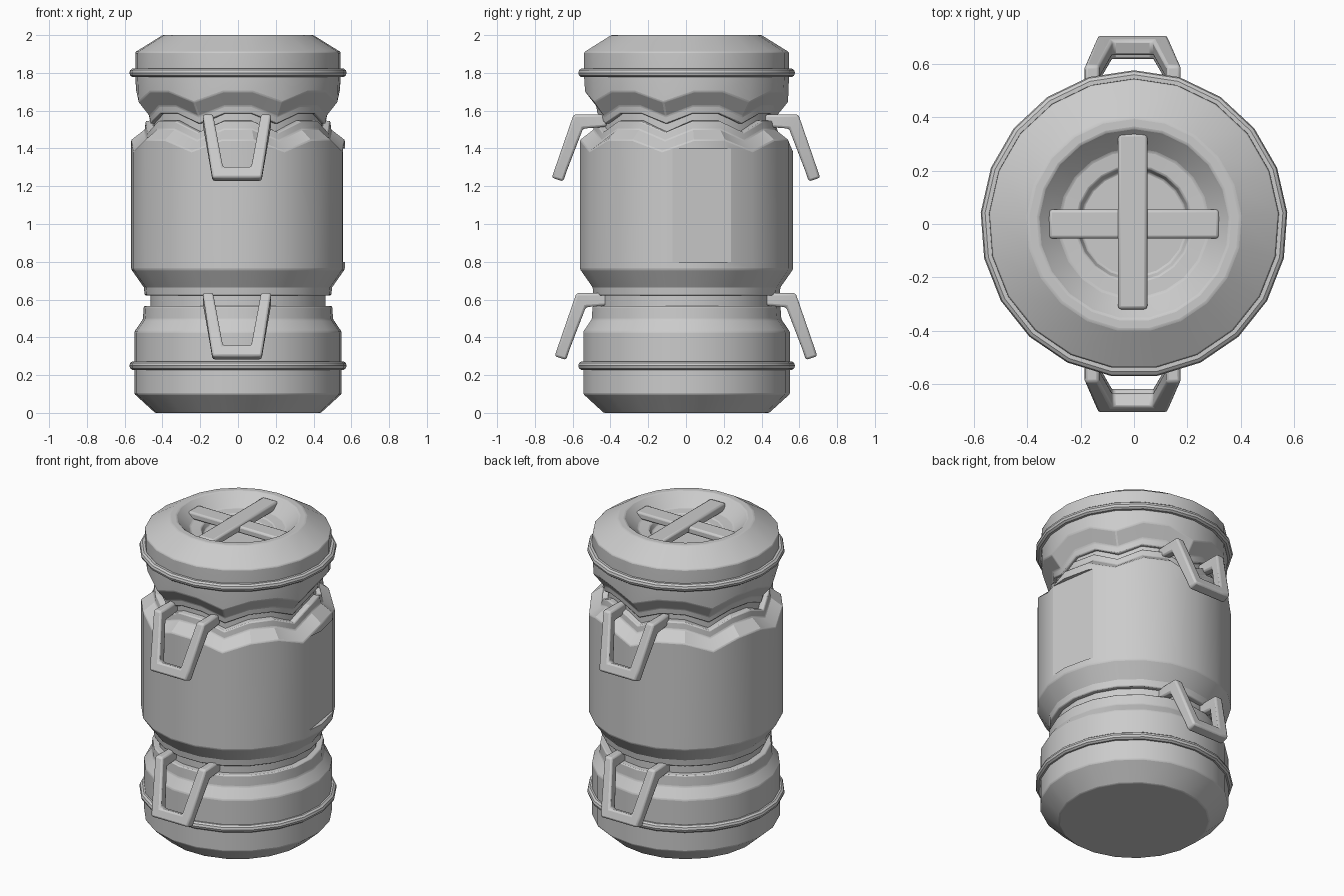
import bpy, bmesh, math

if "Cube" in bpy.data.objects:
    bpy.data.objects.remove(bpy.data.objects["Cube"])

SIDES = 21


def finish(bm, name, bevel=0.0):
    bmesh.ops.recalc_face_normals(bm, faces=bm.faces[:])
    me = bpy.data.meshes.new(name)
    bm.to_mesh(me)
    bm.free()
    ob = bpy.data.objects.new(name, me)
    bpy.context.collection.objects.link(ob)
    if bevel:
        m = ob.modifiers.new("bevel", 'BEVEL')
        m.width = bevel
        m.segments = 2
        m.limit_method = 'ANGLE'
    return ob


def smooth(ob):
    bpy.ops.object.select_all(action='DESELECT')
    ob.select_set(True)
    bpy.context.view_layer.objects.active = ob
    bpy.ops.object.shade_smooth_by_angle(angle=math.radians(25))


def lathe(name, profile, bevel=0.006):
    """Profile rows are (radius, z) or (radius, high z, low z) for a wavy edge."""
    bm = bmesh.new()
    rings = []
    for row in profile:
        ring = []
        for k in range(SIDES):
            a = math.pi / 2 + k * math.tau / SIDES
            z = row[-1] if k % 3 == 0 else row[1]
            ring.append(bm.verts.new((row[0] * math.cos(a), row[0] * math.sin(a), z)))
        rings.append(ring)
    for a, b in zip(rings, rings[1:]):
        for k in range(SIDES):
            j = (k + 1) % SIDES
            bm.faces.new((a[k], a[j], b[j], b[k]))
    bm.faces.new(rings[0])
    bm.faces.new(rings[-1])
    return finish(bm, name, bevel)


def box(name, size, loc, rot=0.0, bevel=0.012):
    bm = bmesh.new()
    bmesh.ops.create_cube(bm, size=1)
    bmesh.ops.scale(bm, vec=size, verts=bm.verts)
    ob = finish(bm, name, bevel)
    ob.location = loc
    ob.rotation_euler.z = rot
    return ob


def handle(name, side, dz, inset):
    """U-shaped handle: stations down the arm, with a bar joining the last two."""
    # (outer y, outer z, inner y, inner z, outer x, inner x)
    st = [(.42, 1.58, .42, 1.515, .175, .125),
          (.595, 1.58, .545, 1.505, .18, .125),
          (.69, 1.305, .63, 1.285, .14, .075),
          (.71, 1.245, .65, 1.225, .13, .07)]
    bm = bmesh.new()
    v = {}
    for s, (yo, zo, yi, zi, xo, xi) in enumerate(st):
        for d, (y, z) in enumerate(((yo, zo), (yi, zi))):
            for i, x in enumerate((-xo, -xi, xi, xo)):
                v[s, d, i] = bm.verts.new((x - .005, side * (y - inset), z + dz))
    faces = {}
    for s in range(3):
        for i in range(3):
            if i == 1 and s < 2:
                continue
            c = [v[s + a, b, i + e] for a in (0, 1) for b in (0, 1) for e in (0, 1)]
            for q in ((0, 1, 3, 2), (4, 5, 7, 6), (0, 1, 5, 4),
                      (2, 3, 7, 6), (0, 2, 6, 4), (1, 3, 7, 5)):
                key = frozenset(c[n] for n in q)
                if key in faces:
                    del faces[key]
                else:
                    faces[key] = [c[n] for n in q]
    for f in faces.values():
        bm.faces.new(f)
    bmesh.ops.delete(bm, geom=[p for p in bm.verts if not p.link_faces], context='VERTS')
    return finish(bm, name, .012)


def ring(name, z):
    bpy.ops.mesh.primitive_torus_add(major_segments=SIDES, minor_segments=10, major_radius=.553,
                                     minor_radius=.024, location=(0, 0, z),
                                     rotation=(0, 0, math.pi / 2))
    bpy.context.object.name = name
    return bpy.context.object


parts = []

# Base cup, inner neck and middle body
parts.append(lathe("base", [(.44, 0), (.55, .1), (.55, .43), (.505, .495), (.5, .565), (.44, .567)]))
parts.append(lathe("inner_neck", [(.465, .5), (.465, .8), (.455, 1.3), (.455, 1.68)], 0))
body = lathe("body", [(.44, .622), (.495, .622), (.5, .665), (.567, .76), (.567, 1.445, 1.385),
                      (.495, 1.5, 1.44), (.49, 1.545, 1.485), (.44, 1.55, 1.49)])
parts.append(body)

# Recessed panel on the right of the body
ang = math.radians(8.57)
panel = box("panel_cutter", (.1, .39, .6), (.59 * math.cos(ang), .59 * math.sin(ang), 1.1), ang, 0)
bm = bmesh.new()
bm.from_mesh(panel.data)
edges = [e for e in bm.edges if abs(e.verts[0].co.x - e.verts[1].co.x) > .05]
bmesh.ops.bevel(bm, geom=edges, offset=.035, segments=3, profile=.5, affect='EDGES')
bm.to_mesh(panel.data)
bm.free()
panel.hide_render = True
panel.hide_viewport = True
cut = body.modifiers.new("panel_recess", 'BOOLEAN')
cut.object = panel
cut.operation = 'DIFFERENCE'
cut.solver = 'EXACT'

# Lid with wavy lower edge and stepped dish in the top
parts.append(lathe("lid", [(.43, 1.585, 1.53), (.475, 1.585, 1.53), (.48, 1.625, 1.57),
                           (.54, 1.70, 1.645), (.545, 1.77), (.545, 1.91), (.4, 2.0),
                           (.36, 2.0), (.345, 1.985), (.28, 1.925), (.215, 1.92),
                           (.2, 1.885)]))

# Crossed bars in the dish
parts.append(box("cross_bar_long", (.11, .66, .05), (-.005, .01, 1.958)))
parts.append(box("cross_bar_short", (.64, .11, .045), (0, 0, 1.947)))

# Raised hoops
parts.append(ring("lower_hoop", .25))
parts.append(ring("upper_hoop", 1.80))

# Front and back handles, upper and lower
for label, side in (("front", -1), ("back", 1)):
    parts.append(handle(label + "_upper_handle", side, 0, 0))
    parts.append(handle(label + "_lower_handle", side, -.945, .015))

for ob in parts:
    smooth(ob)
